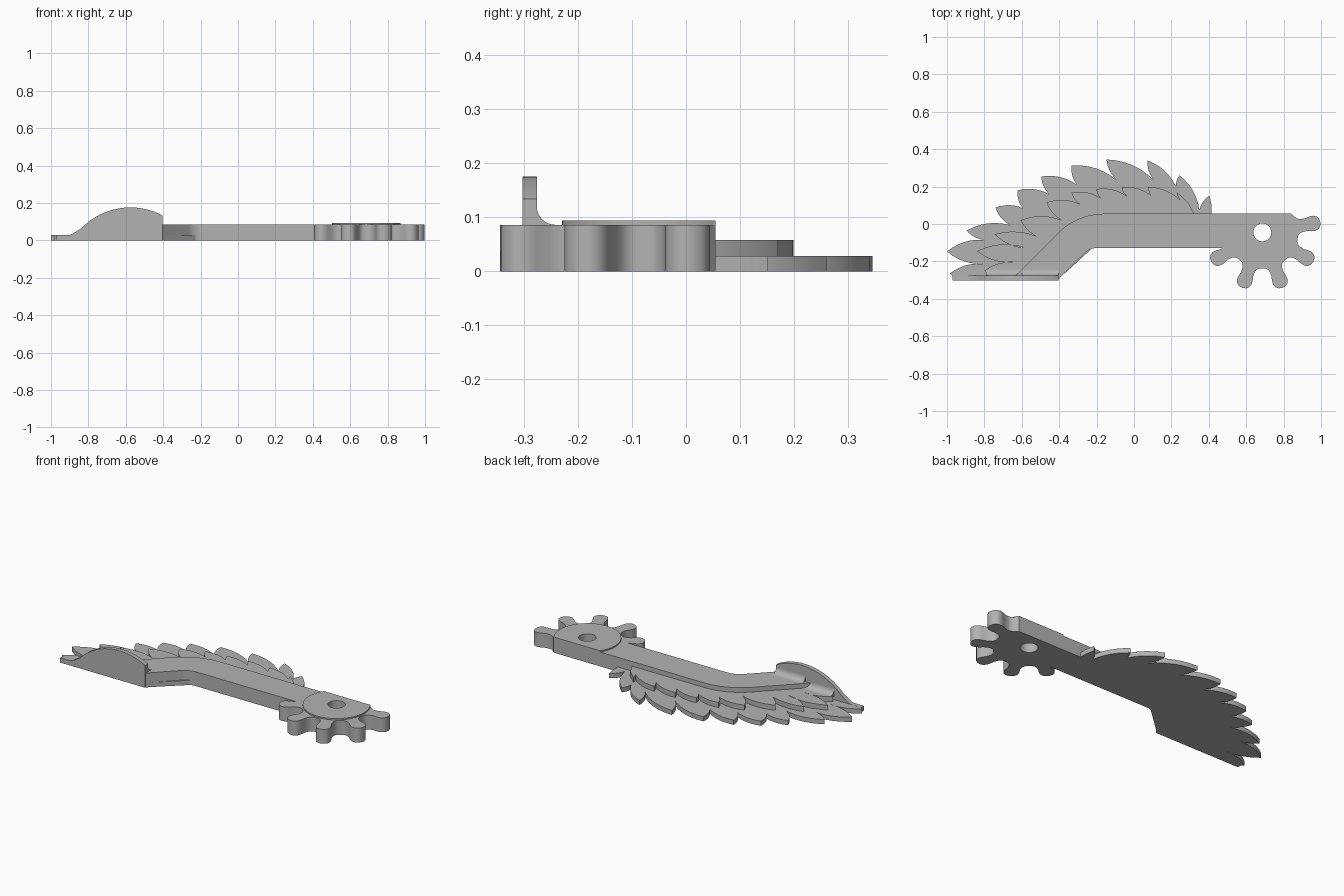
import bpy
import math
from mathutils import Vector

if "Cube" in bpy.data.objects:
    bpy.data.objects.remove(bpy.data.objects["Cube"], do_unlink=True)

grey = bpy.data.materials.new("plain grey")
grey.use_nodes = True
grey.diffuse_color = (0.45, 0.45, 0.45, 1)
grey.node_tree.nodes["Principled BSDF"].inputs["Base Color"].default_value = (0.45, 0.45, 0.45, 1)


def extrude(name, loops, low, high, matrix=None):
    """Flat outline (extra loops are holes) extruded from low to high."""
    curve = bpy.data.curves.new(name, "CURVE")
    curve.dimensions = "2D"
    curve.fill_mode = "BOTH"
    curve.extrude = (high - low) / 2
    for loop in loops:
        spline = curve.splines.new("POLY")
        spline.points.add(len(loop) - 1)
        for point, (x, y) in zip(spline.points, loop):
            point.co = (x, y, 0, 1)
        spline.use_cyclic_u = True
    temp = bpy.data.objects.new(name + " curve", curve)
    bpy.context.collection.objects.link(temp)
    bpy.context.view_layer.update()
    graph = bpy.context.evaluated_depsgraph_get()
    mesh = bpy.data.meshes.new_from_object(temp.evaluated_get(graph))
    bpy.data.objects.remove(temp, do_unlink=True)
    bpy.data.curves.remove(curve)

    # Place the slab, weld its rims and shade it
    for v in mesh.vertices:
        v.co.z += (low + high) / 2
        if matrix:
            v.co = matrix(v.co)
    mesh.materials.clear()
    mesh.materials.append(grey)
    obj = bpy.data.objects.new(name, mesh)
    bpy.context.collection.objects.link(obj)
    bpy.ops.object.select_all(action="DESELECT")
    obj.select_set(True)
    bpy.context.view_layer.objects.active = obj
    bpy.ops.object.mode_set(mode="EDIT")
    bpy.ops.mesh.select_all(action="SELECT")
    bpy.ops.mesh.remove_doubles(threshold=0.0001)
    bpy.ops.mesh.normals_make_consistent(inside=False)
    bpy.ops.object.mode_set(mode="OBJECT")
    bpy.ops.object.shade_smooth_by_angle(angle=math.radians(30))
    return obj


def bow(a, b, bulge, steps=6):
    """Points from a up to b, bowed to the left of travel."""
    a, b = Vector(a), Vector(b)
    side = Vector((a.y - b.y, b.x - a.x)) * bulge
    return [tuple(a.lerp(b, i / steps) + side * 4 * (i / steps) * (1 - i / steps))
            for i in range(steps)]


def feathers(tips, notches):
    """Row of pointed feathers, running from tip to notch to tip."""
    points = []
    for i, tip in enumerate(tips):
        if i:
            points += bow(notches[i - 1], tip, 0.1)
        if i < len(notches):
            points += bow(tip, notches[i], 0.1)
        else:
            points.append(tip)
    return points


def arc(cx, cy, r, start, end, steps):
    return [(cx + r * math.cos(math.radians(start + (end - start) * i / steps)),
             cy + r * math.sin(math.radians(start + (end - start) * i / steps)))
            for i in range(steps + 1)]


# Lower and upper feather layers
lower = feathers(
    [(-.985, -.265), (-1, -.147), (-.895, -.035), (-.74, .088), (-.623, .18), (-.495, .254),
     (-.334, .313), (-.147, .345), (.072, .34), (.243, .26), (.404, .152)],
    [(-.8, -.213), (-.8, -.085), (-.665, -.005), (-.595, .085), (-.455, .16),
     (-.305, .21), (-.09, .233), (.108, .233), (.225, .2), (.35, .075)])
lower += [(.415, .1), (.415, 0), (-.19, -.1), (-.405, -.295), (-.905, -.297), (-.96, -.283)]
extrude("lower_feathers", [lower], 0, .028)

upper = feathers(
    [(-.8, -.25), (-.84, -.145), (-.745, -.055), (-.607, .02), (-.468, .115),
     (-.334, .168), (-.2, .187), (-.066, .198), (.075, .198), (.23, .17)],
    [(-.64, -.205), (-.59, -.125), (-.49, -.08), (-.385, .02), (-.29, .107),
     (-.18, .14), (-.04, .15), (.095, .15), (.25, .125)][:9])
upper += [(.29, .115), (.32, .055), (.3, 0), (-.2, 0), (-.45, -.28), (-.76, -.28)]
extrude("upper_feathers", [upper], .01, .058)

# Bent arm
arm = [(.6, .055)] + arc(-.16, -.29, .345, 90, 135, 10)
arm += [(-.635, -.277), (-.635, -.297), (-.405, -.297)]
arm += arc(-.19, -.237, .11, 135, 90, 8) + [(.6, -.127)]
extrude("bent_arm", [arm], 0, .086)

# Half gear, flat along the back of the arm
CX, CY, BACK = .686, -.045, .055
hole = arc(CX, CY, .048, 0, 345, 23)
tooth = [(.186, .05), (.197, .04), (.213, .035), (.235, .034), (.262, .04),
         (.283, .041), (.3, .034), (.311, .02), (.315, 0)]
tooth += [(r, -w) for r, w in reversed(tooth[:-1])]
gear = [(.84, BACK)]
for k in range(5):
    a = math.radians(10 - 40 * k)
    gear += [(CX + r * math.cos(a) - w * math.sin(a), CY + r * math.sin(a) + w * math.cos(a))
             for r, w in tooth]
gear += [(.5, -.02), (.53, BACK)]
extrude("gear", [gear, hole], 0, .086)

# Raised hub, cut off by the same flat back
flat = math.degrees(math.asin((BACK - CY) / .184))
extrude("hub", [arc(CX, CY, .184, 180 - flat, 360 + flat, 48), hole], .05, .094)

# Upright fin along the front, drawn in x and z
fin = [(-.97, 0), (-.97, .028), (-.9, .029), (-.88, .038)]
fin += arc(-.575, -.19, .366, 136, 62.3, 20) + [(-.405, 0)]
extrude("fin", [fin], .276, .302, lambda c: Vector((c.x, -c.z, c.y)))


# Concave fillets where the fin meets the layers, drawn in y and z
def fillet(name, base, x0, x1):
    r = .034
    profile = [(-.28, base - .01), (-.276 + r, base - .01)]
    profile += arc(-.276 + r, base + r, r, 270, 180, 8) + [(-.28, base + r)]
    extrude(name, [profile], x0, x1, lambda c: Vector((c.z, c.x, c.y)))


fillet("arm_fillet", .086, -.6, -.405)
fillet("feather_fillet", .058, -.79, -.6)
